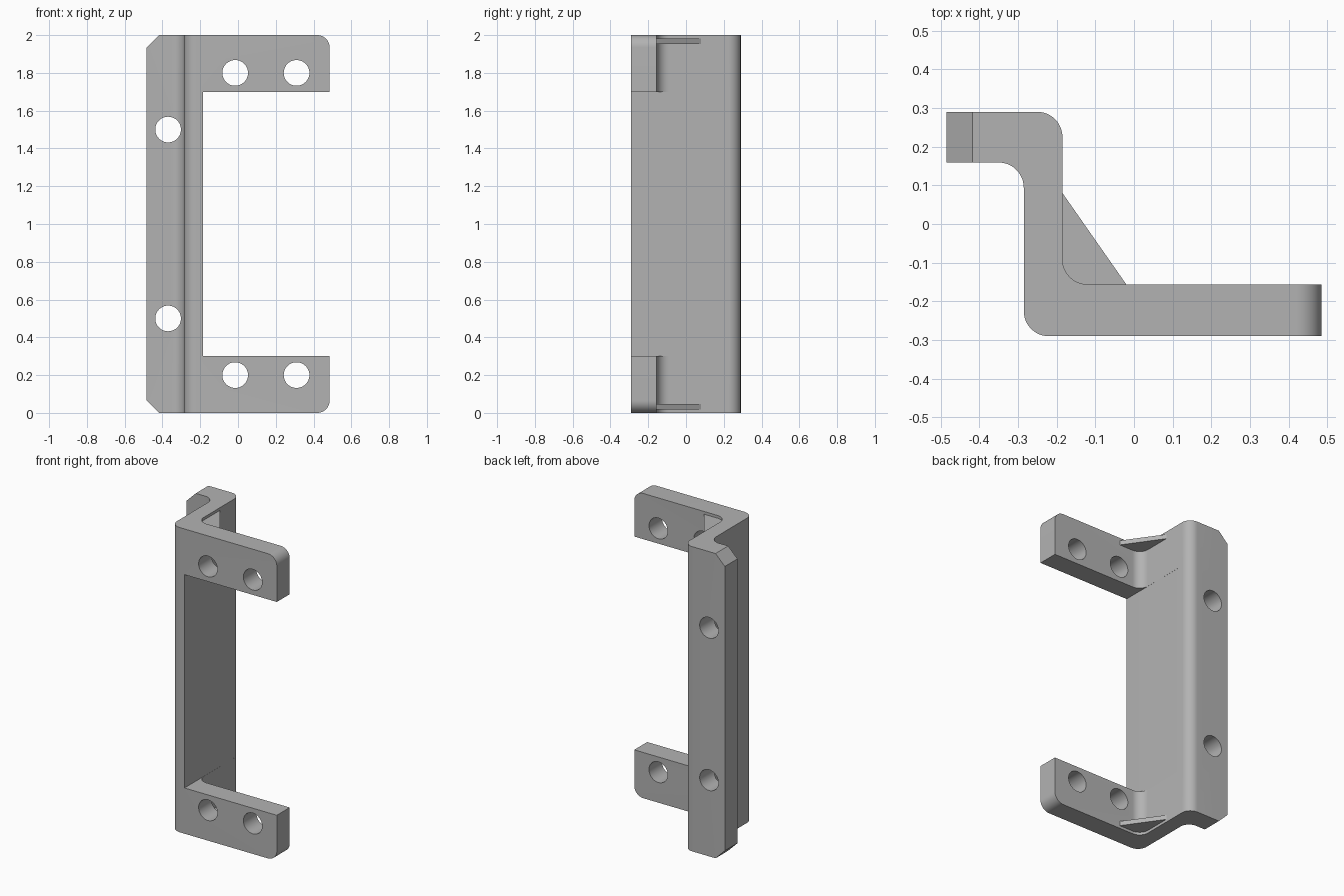
import bpy, bmesh, math
from mathutils import Vector

cube = bpy.data.objects.get("Cube")
if cube:
    bpy.data.objects.remove(cube, do_unlink=True)

grey = bpy.data.materials.new("plain grey")
grey.use_nodes = True
grey.diffuse_color = (0.45, 0.45, 0.45, 1)
grey.node_tree.nodes["Principled BSDF"].inputs["Base Color"].default_value = (0.45, 0.45, 0.45, 1)

R = 0.065          # bend and corner radius
WEB_L, WEB_R = -0.285, -0.185
FRONT, TAB_BACK, FLANGE_FRONT, BACK = -0.29, -0.156, 0.159, 0.29


def rounded(points, steps=12):
    """Outline from (a, b) or (a, b, radius) corners."""
    out, n = [], len(points)
    for i, p in enumerate(points):
        c = Vector(p[:2])
        if len(p) == 2:
            out.append(c)
            continue
        u = (Vector(points[i - 1][:2]) - c).normalized()
        v = (Vector(points[(i + 1) % n][:2]) - c).normalized()
        centre = c + (u + v) * p[2]
        for k in range(steps + 1):
            t = math.pi / 2 * k / steps
            out.append(centre - v * p[2] * math.cos(t) - u * p[2] * math.sin(t))
    return out


def prism(name, outline, low, high, along_y=False):
    """Extrude an outline along z, or a front outline along y."""
    bm = bmesh.new()
    place = (lambda p: (p.x, low, p.y)) if along_y else (lambda p: (p.x, p.y, low))
    face = bm.faces.new([bm.verts.new(place(p)) for p in outline])
    grown = bmesh.ops.extrude_face_region(bm, geom=[face])["geom"]
    shift = Vector((0, high - low, 0) if along_y else (0, 0, high - low))
    bmesh.ops.translate(bm, vec=shift, verts=[g for g in grown if isinstance(g, bmesh.types.BMVert)])
    bmesh.ops.recalc_face_normals(bm, faces=bm.faces)
    mesh = bpy.data.meshes.new(name)
    bm.to_mesh(mesh)
    bm.free()
    mesh.materials.append(grey)
    obj = bpy.data.objects.new(name, mesh)
    bpy.context.collection.objects.link(obj)
    return obj


def boolean(obj, cutter, operation):
    mod = obj.modifiers.new("cut", "BOOLEAN")
    mod.object, mod.operation, mod.solver = cutter, operation, "EXACT"
    bpy.context.view_layer.update()
    result = bpy.data.meshes.new_from_object(obj.evaluated_get(bpy.context.evaluated_depsgraph_get()))
    obj.modifiers.clear()
    obj.data = result
    bpy.data.objects.remove(cutter, do_unlink=True)


# Z-shaped bracket section, longer than needed on every open end
bracket = prism("bracket", rounded([
    (-0.6, BACK), (-0.6, FLANGE_FRONT), (WEB_L, FLANGE_FRONT, R), (WEB_L, FRONT, R),
    (0.6, FRONT), (0.6, TAB_BACK), (WEB_R, TAB_BACK, R), (WEB_R, BACK, R)]), -0.1, 2.1)

# Front outline: chamfered flange corners, rounded tabs, open window
window = WEB_R - 0.0005
outline = prism("outline_cutter", rounded([
    (-0.485, 0.067), (-0.418, 0), (0.485, 0, R), (0.485, 0.3), (window, 0.3),
    (window, 1.7), (0.485, 1.7), (0.485, 2, R), (-0.418, 2), (-0.485, 1.933)]), -0.5, 0.5, True)
boolean(bracket, outline, "INTERSECT")

# Bolt holes
for x, offset in ((-0.37, 0.5), (-0.015, 0.2), (0.31, 0.2)):
    for z in (offset, 2 - offset):
        circle = [Vector((x + 0.068 * math.cos(a), z + 0.068 * math.sin(a)))
                  for a in (math.tau * k / 48 for k in range(48))]
        boolean(bracket, prism("hole_cutter", circle, -0.5, 0.5, True), "DIFFERENCE")

# Thin corner gussets
parts = [bracket]
triangle = [Vector(p) for p in ((-0.2, 0.08), (WEB_R, 0.08), (-0.02, TAB_BACK), (-0.02, -0.17), (-0.2, -0.17))]
for name, z in (("lower_gusset", 0.018), ("upper_gusset", 1.952)):
    parts.append(prism(name, triangle, z, z + 0.03))

bpy.ops.object.select_all(action="DESELECT")
for obj in parts:
    obj.select_set(True)
bpy.context.view_layer.objects.active = bracket
bpy.ops.object.shade_smooth_by_angle(angle=math.radians(30))
